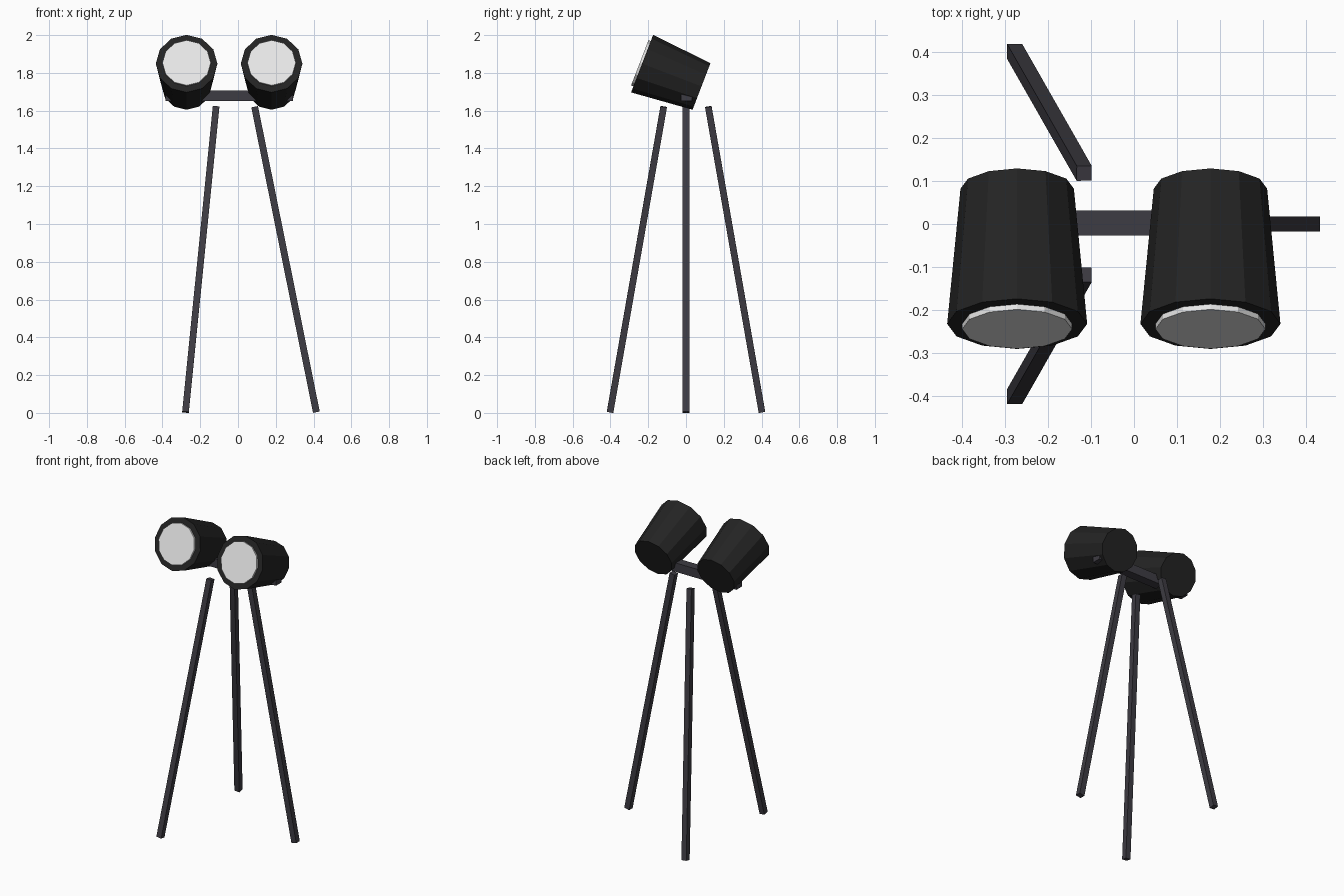
import bpy, bmesh, math
from mathutils import Vector, Matrix

if "Cube" in bpy.data.objects:
    bpy.data.objects.remove(bpy.data.objects["Cube"])


def material(name, rgb):
    m = bpy.data.materials.new(name)
    m.diffuse_color = (*rgb, 1)
    m.use_nodes = True
    m.node_tree.nodes["Principled BSDF"].inputs["Base Color"].default_value = m.diffuse_color
    return m


BLACK = material("housing black", (0.017, 0.017, 0.017))
GREY = material("metal grey", (0.048, 0.045, 0.056))
WHITE = material("lens white", (0.80, 0.80, 0.80))


def finish(name, bm, mat):
    mesh = bpy.data.meshes.new(name)
    bm.to_mesh(mesh)
    bm.free()
    mesh.materials.append(mat)
    ob = bpy.data.objects.new(name, mesh)
    bpy.context.collection.objects.link(ob)
    return ob


def frustum(name, start, end, r1, r2, mat, sides=12):
    """Tapered round part lying in the yz plane, from start to end."""
    start, end = Vector(start), Vector(end)
    d = end - start
    tilt = math.atan2(-d.y, d.z)
    bm = bmesh.new()
    bmesh.ops.create_cone(bm, cap_ends=True, segments=sides, radius1=r1, radius2=r2,
                          depth=d.length,
                          matrix=Matrix.Translation((start + end) / 2) @ Matrix.Rotation(tilt, 4, 'X'))
    return finish(name, bm, mat)


def beam(name, start, end, width, mat):
    """Square bar between two points."""
    start, end = Vector(start), Vector(end)
    d = end - start
    rot = Vector((0, 0, 1)).rotation_difference(d).to_matrix().to_4x4()
    bm = bmesh.new()
    bmesh.ops.create_cube(bm, size=1,
                          matrix=Matrix.Translation((start + end) / 2) @ rot
                          @ Matrix.Diagonal((width, width, d.length, 1)))
    return finish(name, bm, mat)


# Lamp heads, tipped upward at the front
PITCH = math.radians(21)
forward = Vector((0, -math.cos(PITCH), math.sin(PITCH)))
for side, x in (("left", -0.272), ("right", 0.178)):
    front = Vector((x, -0.2325, 1.849))
    back = front - forward * 0.337
    frustum(side + "_lamp_housing", back, front, 0.132, 0.163, BLACK)
    frustum(side + "_lamp_lens", front - forward * 0.01, front + forward * 0.013,
            0.128, 0.128, WHITE)

# Crossbar carrying both lamps
beam("crossbar", (-0.385, 0.002, 1.679), (0.292, 0.002, 1.679), 0.058, GREY)

# Tripod legs
beam("right_leg", (0.415, 0, 0.004), (0.088, 0, 1.621), 0.036, GREY)
for side, s in (("front", -1), ("back", 1)):
    beam(side + "_left_leg", (-0.278, 0.402 * s, 0.004), (-0.116, 0.118 * s, 1.621), 0.035, GREY)
